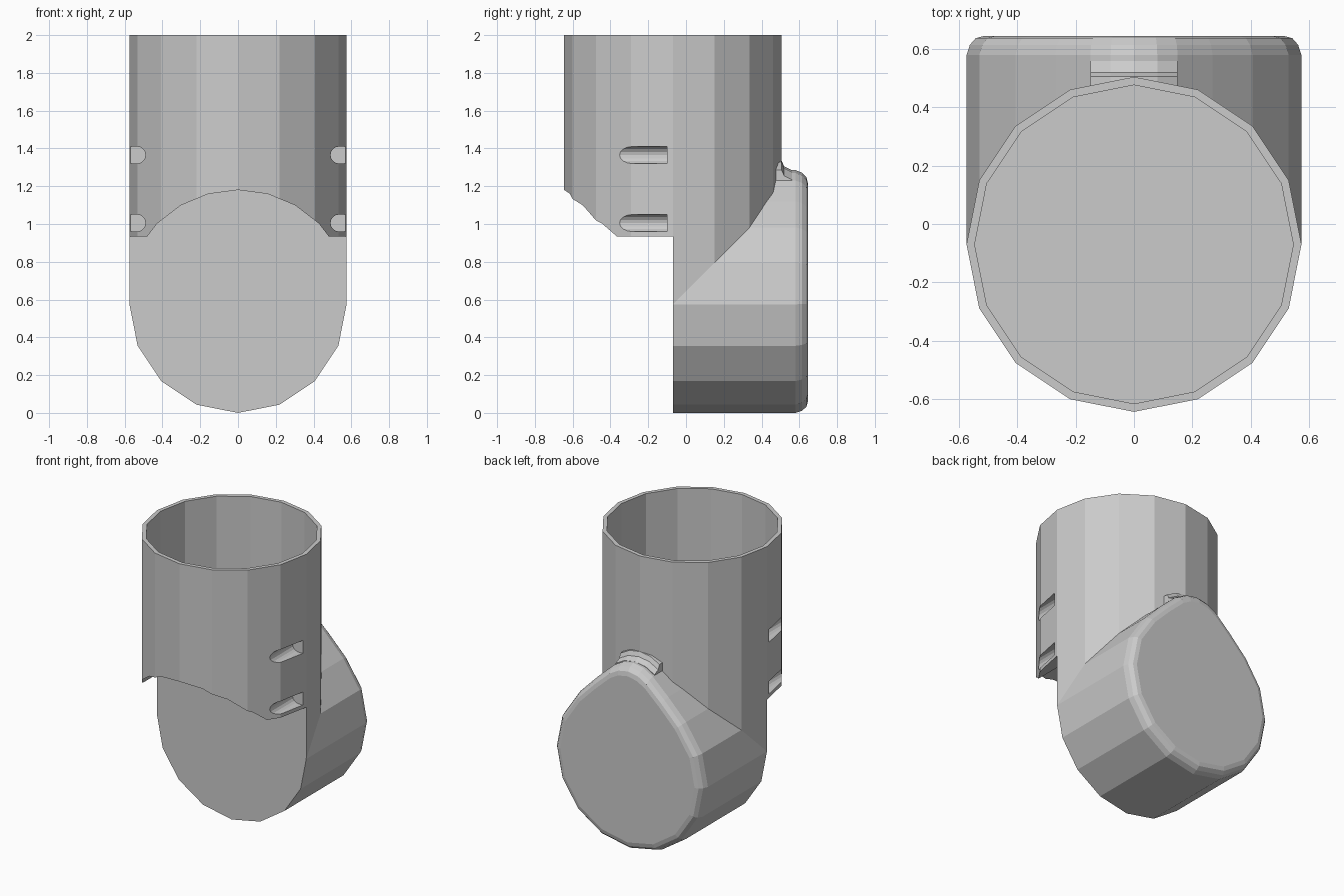
import bpy, bmesh
from math import pi, sin, cos

if "Cube" in bpy.data.objects:
    bpy.data.objects.remove(bpy.data.objects["Cube"])

R, CY, CZ = 0.575, -0.07, 0.575   # pipe radius, upright axis y, elbow axis z


def ngon(n, r, cx=0, cy=0):
    return [(cx + r * sin(2 * pi * i / n), cy + r * cos(2 * pi * i / n)) for i in range(n)]


def loft(name, rings):
    """Skin a stack of equal-length point rings and cap both ends."""
    bm = bmesh.new()
    vs = [[bm.verts.new(p) for p in ring] for ring in rings]
    n = len(vs[0])
    for a, b in zip(vs, vs[1:]):
        for i in range(n):
            j = (i + 1) % n
            bm.faces.new((a[i], a[j], b[j], b[i]))
    bm.faces.new(vs[0])
    bm.faces.new(vs[-1])
    bmesh.ops.recalc_face_normals(bm, faces=bm.faces)
    me = bpy.data.meshes.new(name)
    bm.to_mesh(me)
    bm.free()
    ob = bpy.data.objects.new(name, me)
    bpy.context.collection.objects.link(ob)
    return ob


def along_y(name, prof, y0, y1):
    return loft(name, [[(x, y, z) for x, z in prof] for y in (y0, y1)])


def along_z(name, prof, z0, z1):
    return loft(name, [[(x, y, z) for x, y in prof] for z in (z0, z1)])


def combine(ob, other, op):
    """Apply a boolean and remove the helper."""
    other.hide_render = True
    m = ob.modifiers.new("bool", 'BOOLEAN')
    m.operation, m.object, m.solver = op, other, 'EXACT'
    bpy.context.view_layer.objects.active = ob
    bpy.ops.object.modifier_apply(modifier=m.name)
    bpy.data.objects.remove(other)


# upright pipe
body = along_z("elbow_body", ngon(16, R, 0, CY), CZ + 0.005, 2.0)

# front cut: round arch plus everything below the side skirts
combine(body, along_y("arch_cut", ngon(24, 0.605, 0, CZ), -0.9, CY), 'DIFFERENCE')
combine(body, along_y("skirt_cut", [(-.8, .3), (.8, .3), (.8, .935), (-.8, .935)], -0.9, CY),
        'DIFFERENCE')

# horizontal pipe: round below, teardrop above, rounded back rim
lower = [p for p in ngon(16, R, 0, CZ) if p[1] < CZ + 0.45 and abs(p[0]) > 0.3 or p[1] < CZ]
prof = [(0, 1.285), (0.08, 1.27), (0.15, 1.23), (0.27, 1.12)] + lower + \
       [(-0.27, 1.12), (-0.15, 1.23), (-0.08, 1.27)]
rings = []
for y, inset in ((CY, 0), (0.58, 0), (0.615, 0.012), (0.638, 0.033), (0.645, 0.06)):
    s = 1 - inset / 0.6
    rings.append([(x * s, y, 0.6 + (z - 0.6) * s) for x, z in prof])
combine(body, loft("lower_pipe", rings), 'UNION')

# small fillet where the teardrop tip meets the upright pipe
fillet = [[(x, y, z - d) for y, z in ((0.42, 1.34), (0.506, 1.335), (0.52, 1.305),
                                     (0.56, 1.285), (0.56, 1.22), (0.42, 1.22))]
          for x, d in ((-0.15, 0.05), (-0.08, 0.012), (0, 0), (0.08, 0.012), (0.15, 0.05))]
combine(body, loft("tip_fillet", fillet), 'UNION')

# socket in the top end
combine(body, along_z("socket_cut", ngon(16, R - 0.028, 0, CY), 1.45, 2.2), 'DIFFERENCE')

# two round-bottomed slots on each side
for side in (-1, 1):
    for z in (1.005, 1.365):
        slot = [(side * (0.535 - 0.045 * sin(a * pi / 8)), z + 0.045 * cos(a * pi / 8))
                for a in range(9)]
        slot += [(side * 0.7, z - 0.045), (side * 0.7, z + 0.045)]
        combine(body, along_y("slot_cut", slot, -0.8, -0.10), 'DIFFERENCE')
